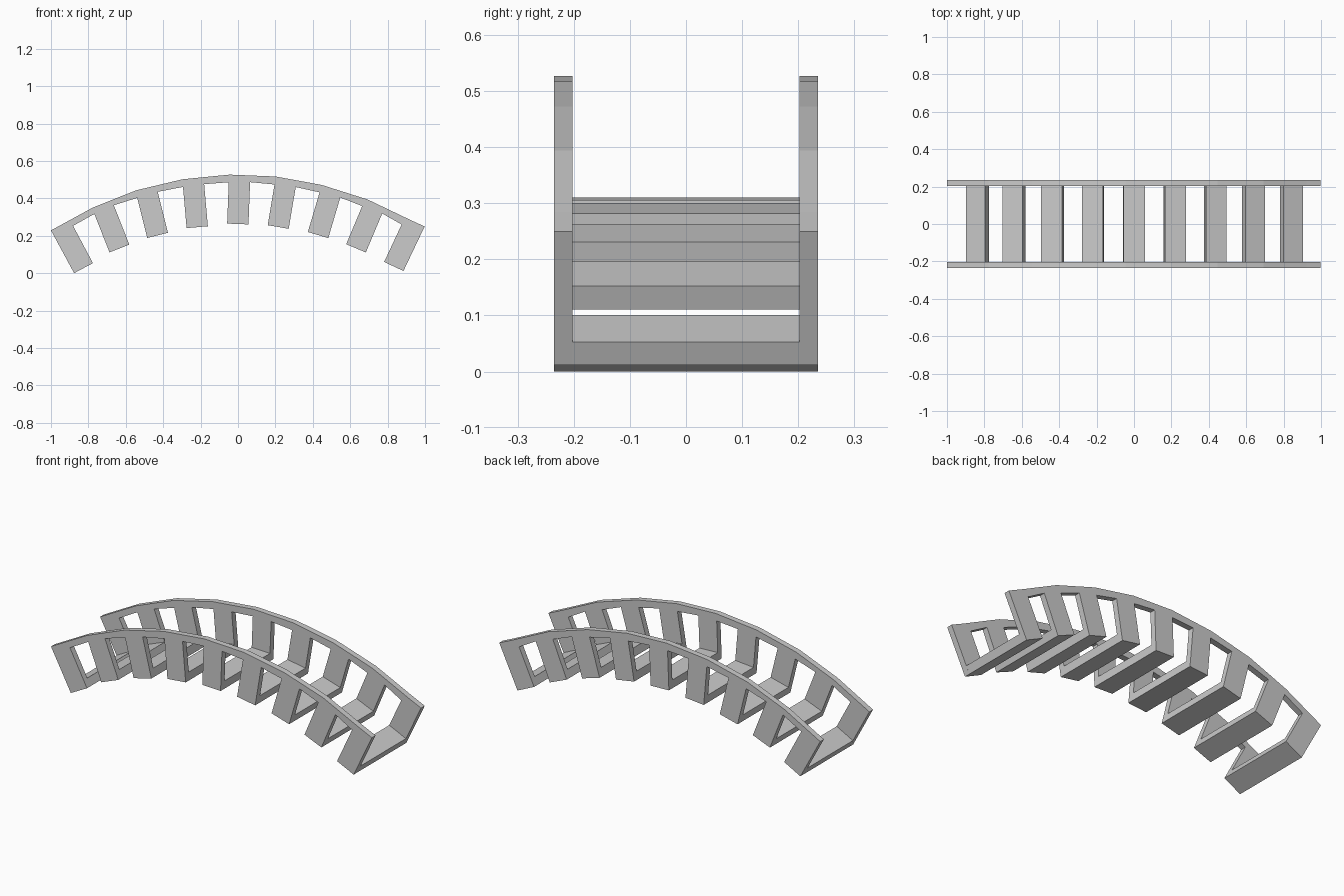
import bpy, bmesh
from math import sin, cos, radians

if "Cube" in bpy.data.objects:
    bpy.data.objects.remove(bpy.data.objects["Cube"])

INNER, OUTER = 0.202, 0.235     # y extents of each side frame
HALF_W = 0.057                  # half width of a rib
BAR_T = 0.045                   # thickness of the cross bars

# top line of the faceted arch (x, z)
ARCH = [(-1.0, 0.229), (-0.778, 0.35), (-0.545, 0.443), (-0.297, 0.502),
        (-0.045, 0.527), (0.2, 0.517), (0.447, 0.472), (0.693, 0.394),
        (0.923, 0.284), (0.998, 0.25)]

# ribs: bottom centre x, z and lean in degrees
RIBS = [(-0.826, 0.027, -28), (-0.634, 0.132, -21.5), (-0.43, 0.202, -14),
        (-0.218, 0.246, -5), (-0.001, 0.263, 2.2), (0.215, 0.247, 9.5),
        (0.428, 0.204, 16.5), (0.631, 0.133, 22.8), (0.833, 0.036, 25)]


def rib_point(rib, side, up):
    """Point on a rib: side is -1 or 1, up is the distance from its bottom."""
    x, z, a = rib[0], rib[1], radians(rib[2])
    return (x + side * HALF_W * cos(a) + up * sin(a),
            z - side * HALF_W * sin(a) + up * cos(a))


def prism(name, pts, y0, y1, caps=True):
    """Extrude an x-z outline along y."""
    bm = bmesh.new()
    a = [bm.verts.new((x, y0, z)) for x, z in pts]
    b = [bm.verts.new((x, y1, z)) for x, z in pts]
    n = len(pts)
    for i in range(n):
        j = (i + 1) % n
        bm.faces.new((a[i], a[j], b[j], b[i]))
    if caps:
        bm.faces.new(a)
        bm.faces.new(b[::-1])
    bmesh.ops.recalc_face_normals(bm, faces=bm.faces[:])
    mesh = bpy.data.meshes.new(name)
    bm.to_mesh(mesh)
    bm.free()
    obj = bpy.data.objects.new(name, mesh)
    bpy.context.collection.objects.link(obj)
    return obj


# side frame: arch on top, comb of ribs below, walked right to left
outline = list(ARCH)
last = len(RIBS) - 1
for i in range(last, -1, -1):
    rib = RIBS[i]
    if i < last:
        outline.append(rib_point(rib, 1, 0.226))
    outline += [rib_point(rib, 1, 0), rib_point(rib, -1, 0)]
    if i > 0:
        outline.append(rib_point(rib, -1, 0.221))

frame = prism("side_frames", outline, -OUTER, -INNER)
mirror = frame.modifiers.new("both_sides", 'MIRROR')
mirror.use_axis = (False, True, False)

# cross bars joining the rib bottoms
for i, rib in enumerate(RIBS):
    section = [rib_point(rib, -1, 0), rib_point(rib, 1, 0),
               rib_point(rib, 1, BAR_T), rib_point(rib, -1, BAR_T)]
    prism(f"cross_bar_{i + 1}", section, -INNER, INNER, caps=False)
